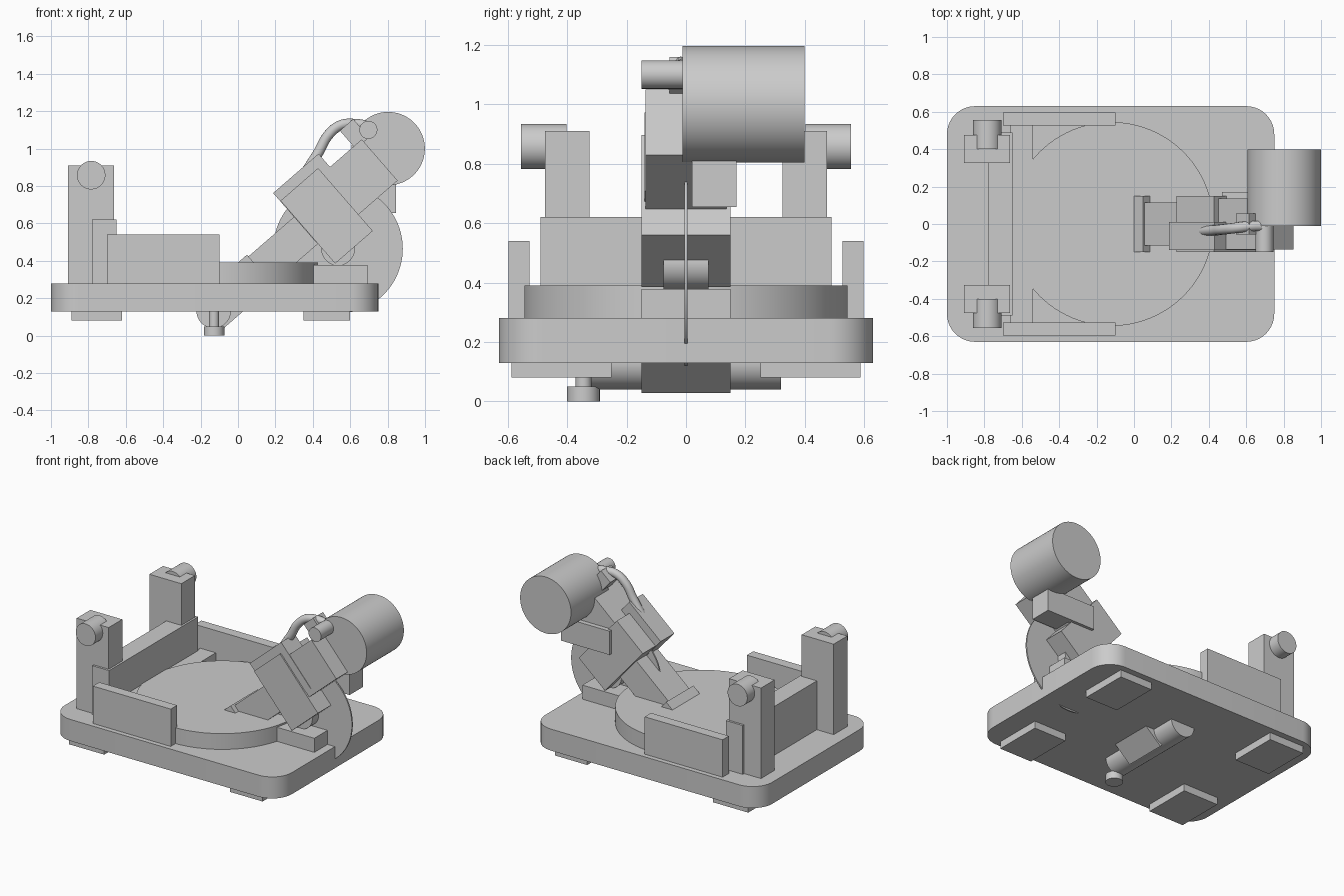
import bpy, bmesh, math
from mathutils import Matrix, Vector

if "Cube" in bpy.data.objects:
    bpy.data.objects.remove(bpy.data.objects["Cube"])

grey = bpy.data.materials.new("machine_grey")
grey.diffuse_color = (0.6, 0.6, 0.6, 1)
grey.use_nodes = True
grey.node_tree.nodes["Principled BSDF"].inputs["Base Color"].default_value = grey.diffuse_color

TILT = math.radians(41)                      # lean of the saw arm
TILT_M = Matrix.Rotation(-TILT, 4, 'Y')      # local x runs up along the arm


def finish(name, bm, smooth=False):
    me = bpy.data.meshes.new(name)
    bmesh.ops.recalc_face_normals(bm, faces=bm.faces)
    bm.to_mesh(me)
    bm.free()
    me.materials.append(grey)
    ob = bpy.data.objects.new(name, me)
    bpy.context.collection.objects.link(ob)
    if smooth:
        bpy.ops.object.select_all(action='DESELECT')
        ob.select_set(True)
        bpy.context.view_layer.objects.active = ob
        bpy.ops.object.shade_smooth_by_angle(angle=math.radians(35))
    return ob


def box(name, x, y, z, tilted=False, round_r=0):
    """Box from three (min, max) ranges; tilted boxes use the arm's axes."""
    bm = bmesh.new()
    bmesh.ops.create_cube(bm, size=1)
    for v in bm.verts:
        v.co = Vector([r[0] if c < 0 else r[1] for c, r in zip(v.co, (x, y, z))])
    if round_r:
        edges = [e for e in bm.edges
                 if abs(e.verts[0].co.z - e.verts[1].co.z) > 1e-4]
        bmesh.ops.bevel(bm, geom=edges, offset=round_r, segments=10,
                        profile=0.5, affect='EDGES')
    if tilted:
        bm.transform(TILT_M)
    return finish(name, bm, bool(round_r))


def cyl(name, center, r, axis, lo, hi, sides=64):
    """Cylinder along 'y' or 'z' between lo and hi; center gives the other axes."""
    bm = bmesh.new()
    bmesh.ops.create_cone(bm, cap_ends=True, segments=sides, radius1=r,
                          radius2=r, depth=hi - lo)
    mid = (lo + hi) / 2
    if axis == 'y':
        bm.transform(Matrix.Translation((center[0], mid, center[1]))
                     @ Matrix.Rotation(math.pi / 2, 4, 'X'))
    else:
        bm.transform(Matrix.Translation((center[0], center[1], mid)))
    return finish(name, bm, True)


# base, turntable and support blocks
box("base", (-1, 0.75), (-0.63, 0.63), (0.13, 0.28), round_r=0.15)
cyl("turntable", (-0.12, 0), 0.545, 'z', 0.27, 0.39, 96)
box("kerf_block", (0.3, 0.693), (-0.15, 0.15), (0.27, 0.378))
box("fence", (-0.78, -0.65), (-0.49, 0.49), (0.27, 0.62))
box("fence_ledge", (-0.66, -0.54), (-0.53, 0.53), (0.27, 0.385))

# mirrored parts: feet, side walls, posts and post knobs
for s, side in ((-1, "front"), (1, "back")):
    def ry(a, b):
        return tuple(sorted((s * a, s * b)))
    for fx, end in (((-0.89, -0.62), "left"), ((0.35, 0.60), "right")):
        box(f"{side}_{end}_foot", fx, ry(0.25, 0.587), (0.08, 0.14))
    box(f"{side}_side_wall", (-0.70, -0.10), ry(0.527, 0.597), (0.27, 0.54))
    box(f"{side}_post", (-0.91, -0.664), ry(0.325, 0.475), (0.27, 0.91))
    cyl(f"{side}_post_knob", (-0.785, 0.858), 0.076, 'y', *ry(0.402, 0.555))

# pivot and lock screw under the base
cyl("pivot_shaft", (-0.13, 0.132), 0.092, 'y', -0.32, 0.32)
cyl("lock_screw_stem", (-0.128, -0.345), 0.027, 'z', 0.04, 0.2, 32)
cyl("lock_screw_knob", (-0.128, -0.345), 0.055, 'z', 0, 0.05, 48)

# leaning arm and head (ranges along the arm, across, and normal to it)
box("arm_foot", (-0.05, 0.32), (-0.15, 0.15), (0.08, 0.295), True)
box("arm", (0.3, 0.68), (-0.115, 0.115), (0.09, 0.283), True)
box("gear_housing", (0.645, 0.911), (-0.15, 0.15), (-0.05, 0.395), True)
box("blade_guard_top", (0.642, 0.963), (-0.14, 0.01), (0.1, 0.452), True)
box("head_neck", (0.9, 1.188), (-0.137, 0.137), (0.066, 0.358), True)
box("handle_bracket", (1.13, 1.225), (-0.055, 0.055), (0.34, 0.47), True)

# blade, hub, motor
cyl("blade", (0.535, 0.465), 0.346, 'y', -0.005, 0.005, 96)
cyl("blade_hub", (0.535, 0.465), 0.09, 'y', -0.075, 0.075)
cyl("motor", (0.803, 1.0), 0.196, 'y', -0.012, 0.398, 96)
box("motor_bracket", (0.47, 0.845), (0.02, 0.17), (0.655, 0.82))
cyl("handle_knob", (0.697, 1.1), 0.048, 'y', -0.15, 0.0, 48)

# bent handle tube
cu = bpy.data.curves.new("handle_tube", 'CURVE')
cu.dimensions = '3D'
cu.bevel_depth = 0.028
cu.bevel_resolution = 5
cu.use_fill_caps = True
path = [(0.36, -0.038, 0.87), (0.43, -0.034, 0.98), (0.485, -0.028, 1.075),
        (0.55, -0.02, 1.125), (0.62, -0.012, 1.132), (0.68, -0.01, 1.125)]
sp = cu.splines.new('BEZIER')
sp.bezier_points.add(len(path) - 1)
for p, co in zip(sp.bezier_points, path):
    p.co = co
    p.handle_left_type = p.handle_right_type = 'AUTO'
cu.materials.append(grey)
tube = bpy.data.objects.new("handle_tube", cu)
bpy.context.collection.objects.link(tube)
